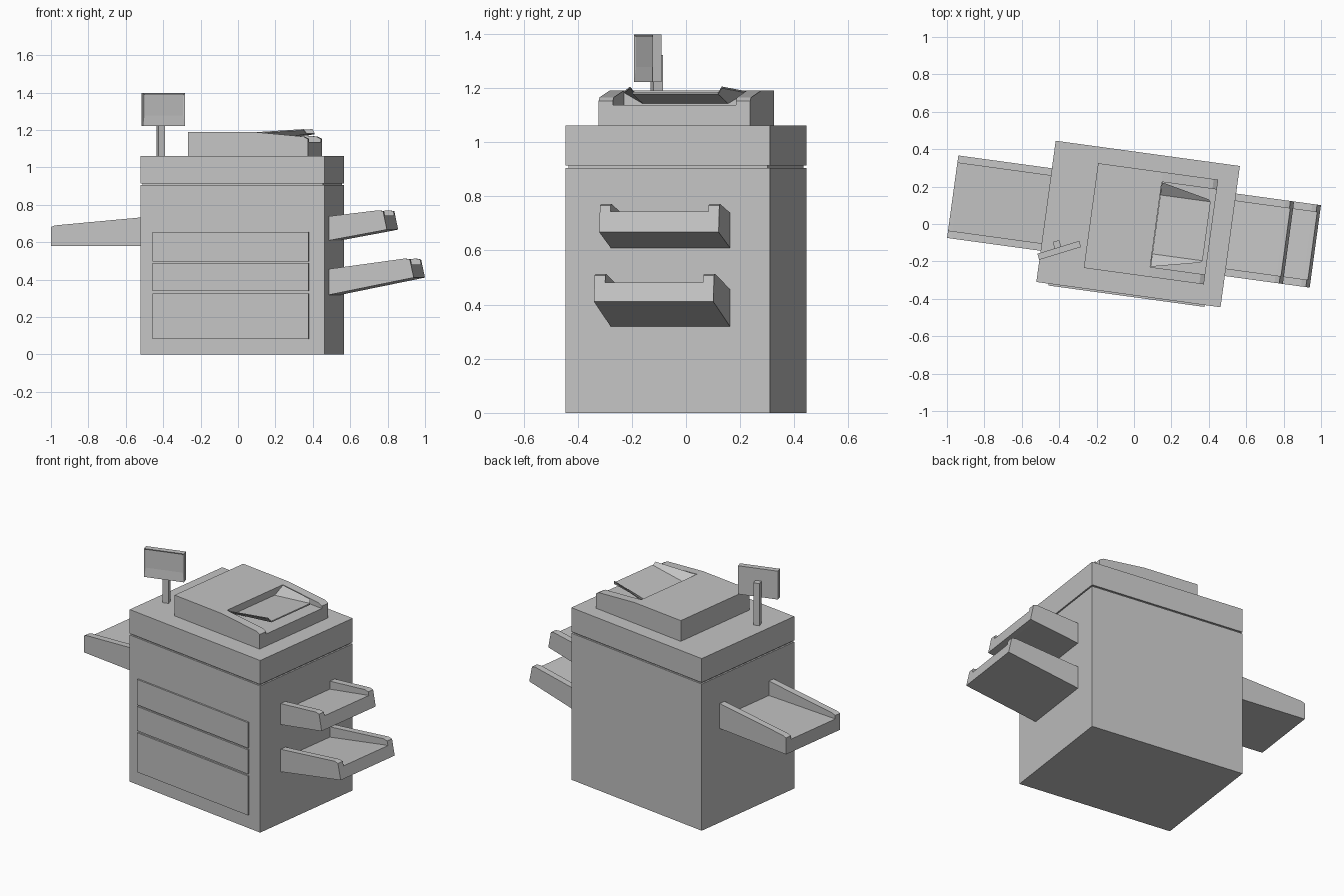
import bpy, bmesh, math
from mathutils import Matrix, Vector

if "Cube" in bpy.data.objects:
    bpy.data.objects.remove(bpy.data.objects["Cube"])

# The whole machine stands slightly turned on the ground
TURN = Matrix.Translation((0.022, 0, 0)) @ Matrix.Rotation(math.radians(-7.8), 4, 'Z')

grey = bpy.data.materials.new("light_grey")
grey.diffuse_color = (0.55, 0.55, 0.55, 1)
grey.use_nodes = True
grey.node_tree.nodes["Principled BSDF"].inputs["Base Color"].default_value = grey.diffuse_color


def finish(name, bm, matrix=TURN):
    bmesh.ops.recalc_face_normals(bm, faces=bm.faces[:])
    bm.transform(matrix)
    mesh = bpy.data.meshes.new(name)
    bm.to_mesh(mesh)
    bm.free()
    mesh.materials.append(grey)
    ob = bpy.data.objects.new(name, mesh)
    bpy.context.collection.objects.link(ob)
    return ob


def add_box(bm, x0, x1, y0, y1, z0, z1):
    m = Matrix.Translation(((x0 + x1) / 2, (y0 + y1) / 2, (z0 + z1) / 2)) \
        @ Matrix.Diagonal((x1 - x0, y1 - y0, z1 - z0, 1))
    return bmesh.ops.create_cube(bm, size=1, matrix=m)


def box(name, *dims, matrix=TURN):
    bm = bmesh.new()
    add_box(bm, *dims)
    return finish(name, bm, matrix)


def loft(name, rings):
    """Skin a list of equal-length point rings and cap both ends."""
    bm = bmesh.new()
    vs = [[bm.verts.new(p) for p in r] for r in rings]
    n = len(vs[0])
    for a, b in zip(vs, vs[1:]):
        for i in range(n):
            j = (i + 1) % n
            bm.faces.new((a[i], a[j], b[j], b[i]))
    bm.faces.new(vs[0])
    bm.faces.new(vs[-1])
    return finish(name, bm)


def tray(name, sections, y0=-0.2125, y1=0.2325, wall=0.04):
    """U-shaped paper tray; each section is (x_bottom, x_top, bottom, floor, wall_top)."""
    rings = []
    for xb, xt, bot, flo, top in sections:
        def pt(y, z):
            return (xb + (xt - xb) * (z - bot) / (top - bot), y, z)
        rings.append([pt(y0, bot), pt(y1, bot), pt(y1, top), pt(y1 - wall, top),
                      pt(y1 - wall, flo), pt(y0 + wall, flo), pt(y0 + wall, top), pt(y0, top)])
    return loft(name, rings)


# Cabinet with a shadow gap under the upper housing
W, D = 0.497, 0.381
box("cabinet", -W, W, -D, D, 0, 0.905)
box("gap_core", -W + 0.01, W - 0.01, -D + 0.01, D - 0.01, 0.90, 0.92)
box("upper_housing", -W, W, -D, D, 0.914, 1.062)

# Paper drawers on the front
for i, (z0, z1) in enumerate(((0.083, 0.326), (0.338, 0.488), (0.498, 0.655))):
    box(f"drawer_{i + 1}", -0.431, 0.412, -D - 0.01, -D + 0.01, z0, z1)

# Output trays on the right, feed tray on the left
tray("upper_output_tray", [(0.49, 0.49, 0.608, 0.688, 0.738),
                           (0.782, 0.765, 0.662, 0.740, 0.771),
                           (0.810, 0.790, 0.668, 0.744, 0.766)])
tray("lower_output_tray", [(0.49, 0.49, 0.317, 0.392, 0.456),
                           (0.925, 0.908, 0.405, 0.477, 0.513),
                           (0.955, 0.934, 0.411, 0.481, 0.508)])
tray("feed_tray", [(-0.49, -0.49, 0.58, 0.645, 0.735),
                   (-0.98, -0.98, 0.58, 0.660, 0.690),
                   (-1.002, -1.002, 0.58, 0.660, 0.682)])

# Document feeder with sloped top, open recess on its right side
profile = [(-0.256, 1.055), (0.392, 1.055), (0.392, 1.152), (0.368, 1.165),
           (0.095, 1.19), (-0.256, 1.19)]
feeder = loft("document_feeder", [[(x, y, z) for x, z in profile] for y in (-0.272, 0.293)])
cutter = box("feeder_recess_cutter", 0.095, 0.5, -0.219, 0.24, 1.137, 1.3)
cutter.hide_render = True
cutter.hide_viewport = True
cutter.display_type = 'WIRE'
mod = feeder.modifiers.new("recess", 'BOOLEAN')
mod.operation = 'DIFFERENCE'
mod.solver = 'EXACT'
mod.object = cutter

# Raised document plate with side flanges
loft("document_plate", [[(0.097, y, 1.142), (0.368, y, 1.177),
                         (0.368, y, 1.185), (0.097, y, 1.150)] for y in (-0.148, 0.17)])
for name, edge, outer, s in (("front_flange", -0.148, -0.217, -1), ("back_flange", 0.17, 0.238, 1)):
    quad = [Vector(p) for p in ((0.097, edge, 1.148), (0.368, edge, 1.183),
                                (0.355, edge + s * 0.012, 1.205), (0.097, outer, 1.188))]
    loft(name, [quad, [p + Vector((0, 0, -0.006)) for p in quad]])

# Control screen on a post, turned toward the operator
SCREEN = Matrix.Translation((-0.40, -0.141, 0)) @ Matrix.Rotation(math.radians(17), 4, 'Z')
bm = bmesh.new()
add_box(bm, -0.117, 0.117, -0.017, 0.017, 1.222, 1.397)
bm.faces.ensure_lookup_table()
front = min(bm.faces, key=lambda f: f.calc_center_median().y)
bmesh.ops.inset_region(bm, faces=[front], thickness=0.013)
for v in front.verts:  # wider bezel along the bottom, sunken display
    v.co.y += 0.005
    if v.co.z < 1.3:
        v.co.z = 1.278
finish("control_screen", bm, SCREEN)
box("screen_post", -0.02, 0.016, 0.017, 0.053, 1.05, 1.322, matrix=SCREEN)
